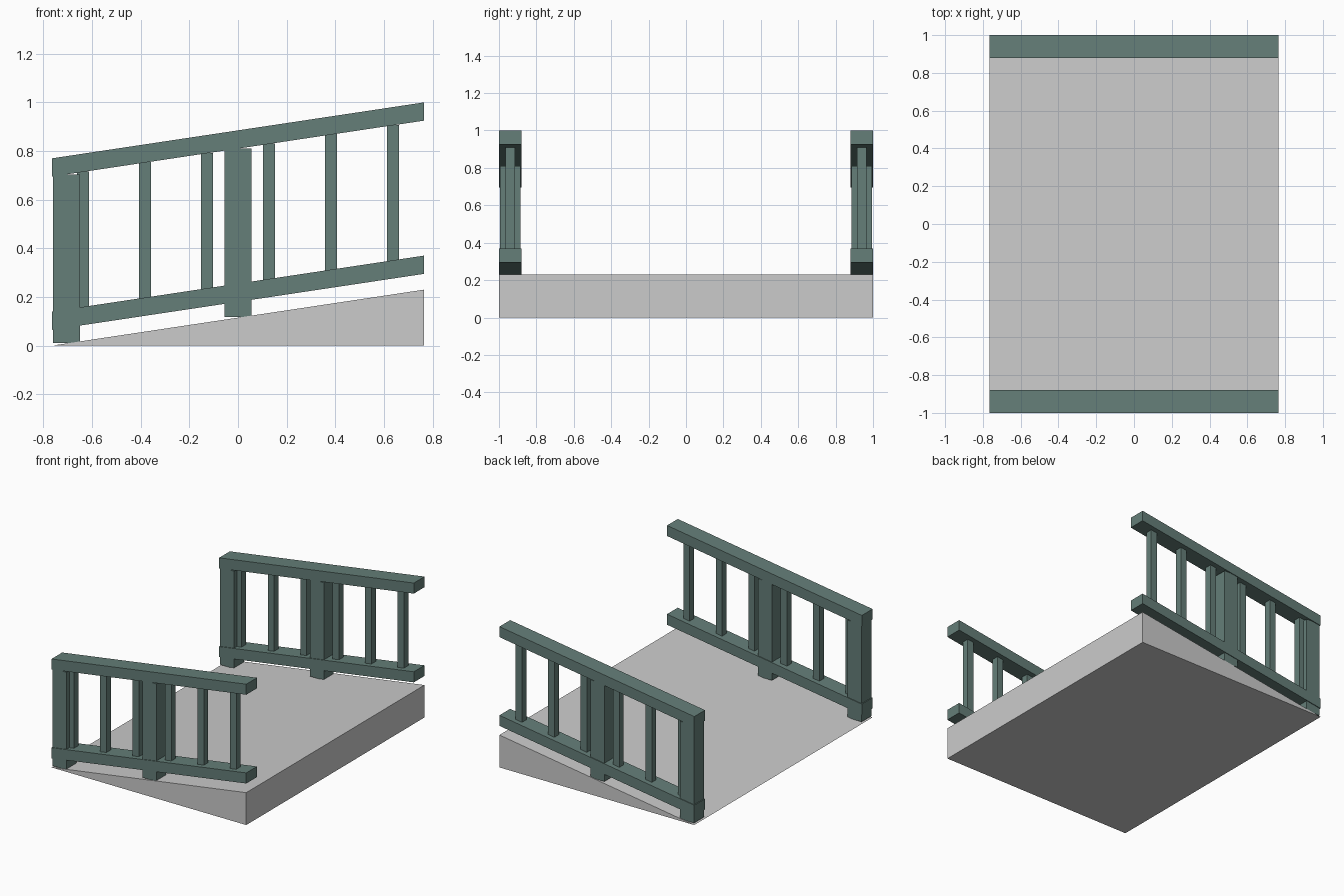
import bpy

if "Cube" in bpy.data.objects:
    bpy.data.objects.remove(bpy.data.objects["Cube"])

HALF_LEN = 0.765
RISE = 0.23
SLOPE = RISE / (2 * HALF_LEN)
RAIL_Y = 0.94            # centre line of each railing

paint = bpy.data.materials.new("green_paint")
paint.diffuse_color = (0.13, 0.21, 0.19, 1)
paint.use_nodes = True
paint.node_tree.nodes["Principled BSDF"].inputs["Base Color"].default_value = paint.diffuse_color


def ramp_z(x):
    return SLOPE * (x + HALF_LEN)


def extrude_y(name, profile, y0, y1, mat=None):
    """Prism from a counter-clockwise (x, z) profile, seen from the front."""
    n = len(profile)
    verts = [(x, y, z) for y in (y0, y1) for x, z in profile]
    faces = [tuple(range(n)), tuple(reversed(range(n, 2 * n)))]
    faces += [(i, i + n, (i + 1) % n + n, (i + 1) % n) for i in range(n)]
    mesh = bpy.data.meshes.new(name)
    mesh.from_pydata(verts, [], faces)
    if mat:
        mesh.materials.append(mat)
    obj = bpy.data.objects.new(name, mesh)
    bpy.context.collection.objects.link(obj)
    return obj


def rail(name, y, bottom, height=0.075, width=0.12):
    a, b = -HALF_LEN, HALF_LEN
    extrude_y(name, [(a, bottom), (b, bottom + RISE), (b, bottom + RISE + height),
                     (a, bottom + height)], y - width / 2, y + width / 2, paint)


def upright(name, x, y, width, bottom, top):
    w, z = width / 2, ramp_z(x)
    extrude_y(name, [(x - w, z + bottom), (x + w, z + bottom), (x + w, z + top),
                     (x - w, z + top)], y - w, y + w, paint)


# Sloped deck
extrude_y("ramp", [(-HALF_LEN, 0), (HALF_LEN, 0), (HALF_LEN, RISE)], -1, 1)

# Matching railings on both sides
for side, y in (("front", -RAIL_Y), ("back", RAIL_Y)):
    rail(side + "_lower_rail", y, 0.065)
    rail(side + "_hand_rail", y, 0.695)
    for x in (-0.705, 0.0):
        upright(side + "_post", x, y, 0.11, 0.002, 0.695)
    for i in range(6):
        upright(side + "_baluster", -0.6375 + 0.255 * i, y, 0.049, 0.135, 0.697)
